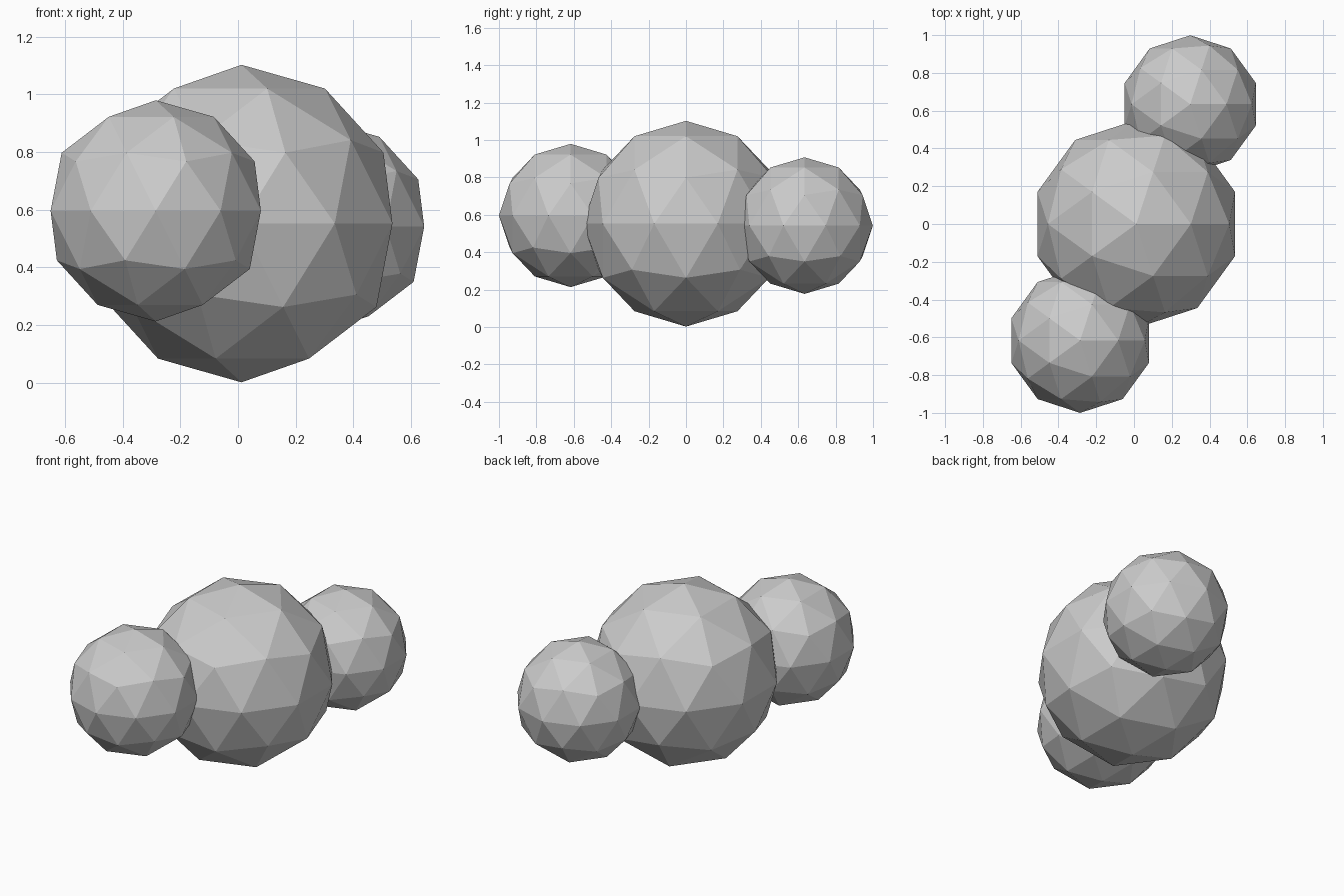
import bpy

if "Cube" in bpy.data.objects:
    bpy.data.objects.remove(bpy.data.objects["Cube"])

# Low-poly ball: flat-shaded icosphere with 80 faces
def ball(name, radius, location):
    bpy.ops.mesh.primitive_ico_sphere_add(subdivisions=2, radius=radius, location=location)
    bpy.context.object.name = name

# Large middle ball and the two smaller ones sunk into it
ball("middle_ball", 0.55, (0.012, 0.0, 0.552))
ball("front_ball", 0.383, (-0.285, -0.617, 0.596))
ball("back_ball", 0.365, (0.298, 0.634, 0.542))
